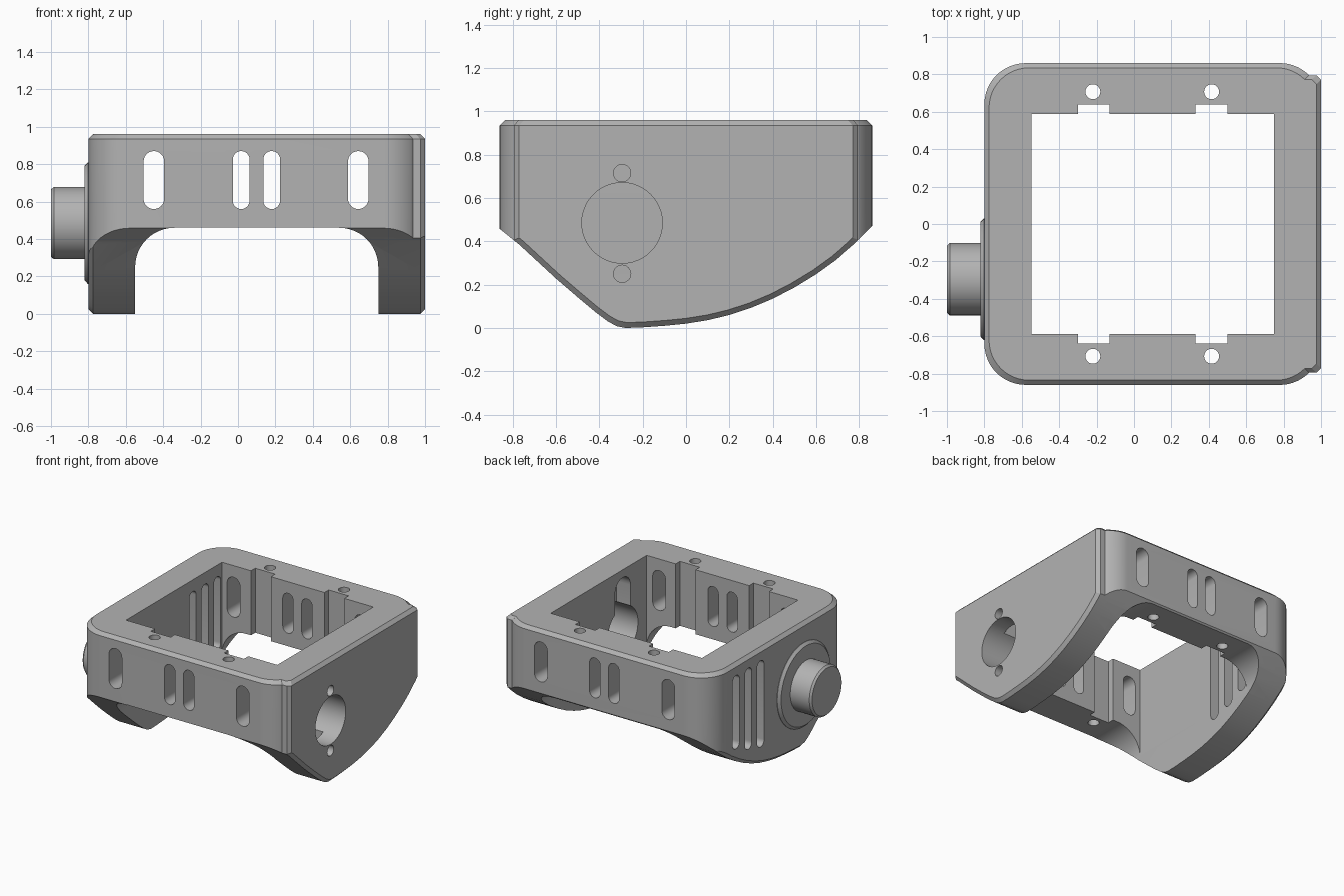
import bpy, bmesh
from math import pi, cos, sin, radians

if "Cube" in bpy.data.objects:
    bpy.data.objects.remove(bpy.data.objects["Cube"])

grey = bpy.data.materials.new("plain grey")
grey.use_nodes = True
colour = (0.45, 0.45, 0.45, 1)
grey.diffuse_color = colour
grey.node_tree.nodes["Principled BSDF"].inputs["Base Color"].default_value = colour

PLACE = {"x": lambda d, u, v: (d, u, v),
         "y": lambda d, u, v: (u, d, v),
         "z": lambda d, u, v: (u, v, d)}


def loft(name, axis, rings):
    """Closed solid through rings of (depth, outline) along an axis."""
    bm = bmesh.new()
    loops = [[bm.verts.new(PLACE[axis](d, u, v)) for u, v in pts] for d, pts in rings]
    n = len(loops[0])
    bm.faces.new(loops[0])
    bm.faces.new(loops[-1])
    for a, b in zip(loops, loops[1:]):
        for i in range(n):
            j = (i + 1) % n
            bm.faces.new((a[i], a[j], b[j], b[i]))
    bmesh.ops.recalc_face_normals(bm, faces=bm.faces)
    mesh = bpy.data.meshes.new(name)
    bm.to_mesh(mesh)
    bm.free()
    mesh.materials.append(grey)
    ob = bpy.data.objects.new(name, mesh)
    bpy.context.collection.objects.link(ob)
    return ob


def prism(name, axis, pts, lo, hi):
    return loft(name, axis, [(lo, pts), (hi, pts)])


def arc(cu, cv, r, start, end, steps=12):
    return [(cu + r * cos(radians(start + (end - start) * i / steps)),
             cv + r * sin(radians(start + (end - start) * i / steps)))
            for i in range(steps + 1)]


def circle(cu, cv, r, n=48):
    return arc(cu, cv, r, 0, 360 - 360 / n, n - 1)


def rect(u0, u1, v0, v1):
    return [(u0, v0), (u1, v0), (u1, v1), (u0, v1)]


def slot(cu, v0, v1, width):
    r = width / 2
    return arc(cu, v1 - r, r, 0, 180) + arc(cu, v0 + r, r, 180, 360)


def toward(pts, cu, cv, su, sv):
    return [(cu + (u - cu) * su, cv + (v - cv) * sv) for u, v in pts]


def combine(target, tool, operation="DIFFERENCE"):
    mod = target.modifiers.new("cut", "BOOLEAN")
    mod.operation = operation
    mod.solver = "EXACT"
    mod.object = tool
    bpy.context.view_layer.objects.active = target
    bpy.ops.object.modifier_apply(modifier=mod.name)
    bpy.data.objects.remove(tool)


# Housing plan: rounded corners, with a narrow flat plate on the left side
half = arc(0.78, 0.64, 0.22, 46, 90) + arc(-0.58, 0.64, 0.22, 90, 180)
half = [(1.0, 0.77), (0.975, 0.795), (0.935, 0.795)] + half
plan = half + [(x, -y) for x, y in reversed(half)]
body = loft("housing", "z", [(-0.1, plan), (0.935, plan),
                             (0.96, toward(plan, 0.1, 0, 0.972, 0.971))])

# Side profile: rounded belly with chamfered ends
belly = [(-0.95, 0.53), (-0.77, 0.385), (-0.6, 0.228), (-0.5, 0.142), (-0.42, 0.075),
         (-0.36, 0.03), (-0.32, 0.008), (-0.28, 0), (-0.2, 0.003), (-0.1, 0.01),
         (0, 0.02), (0.1, 0.036), (0.2, 0.06), (0.3, 0.093), (0.4, 0.135), (0.5, 0.187),
         (0.6, 0.248), (0.69, 0.313), (0.77, 0.382), (0.95, 0.56)]
profile = belly + [(1.0, 1.2), (-1.0, 1.2)]
small = toward(profile, 0, 0.96, 0.922, 0.922)
combine(body, loft("profile_cutter", "x", [(-0.85, small), (-0.775, profile),
                                           (0.975, profile), (1.05, small)]), "INTERSECT")

# Arch between the two side legs
arch = [(-0.55, -0.2)] + arc(-0.34, 0.25, 0.21, 180, 90) + arc(0.54, 0.25, 0.21, 90, 0)
combine(body, prism("arch_cutter", "y", arch + [(0.75, -0.2)], -1.2, 1.2))

# Central opening with four notches, as one outline
side = [(0.749, 0.588), (0.5, 0.588), (0.5, 0.64), (0.33, 0.64), (0.33, 0.588),
        (-0.13, 0.588), (-0.13, 0.64), (-0.3, 0.64), (-0.3, 0.588), (-0.549, 0.588)]
opening = side + [(x, -y) for x, y in reversed(side)]
combine(body, prism("opening_cutter", "z", opening, -0.3, 1.2))

# Screw holes down through the front and back walls
for x in (-0.22, 0.415):
    for y in (-0.707, 0.707):
        combine(body, prism("screw_cutter", "z", circle(x, y, 0.04, 24), -0.3, 1.2))

# Vent slots through the front and back walls
for x, width in ((-0.45, 0.11), (0.017, 0.09), (0.18, 0.09), (0.643, 0.11)):
    combine(body, prism("vent_cutter", "y", slot(x, 0.56, 0.87, width), -1.2, 1.2))

# Tall vent slots through the right wall
for y, bottom in ((0.23, 0.2), (0.38, 0.24), (0.53, 0.3)):
    combine(body, prism("tall_vent_cutter", "x", slot(y, bottom, 0.87, 0.085), -1.2, -0.4))

# Pivot hole, its screw holes and an inner recess in the left wall
PY, PZ = -0.295, 0.485
combine(body, prism("recess_cutter", "x", slot(PY, 0.07, 0.9, 0.19), 0.6, 0.87))
combine(body, prism("pivot_cutter", "x", circle(PY, PZ, 0.186), 0.6, 1.2))
for z in (0.25, 0.715):
    combine(body, prism("pivot_screw_cutter", "x", circle(PY, z, 0.04, 24), 0.6, 1.2))

# Pivot boss on the right wall
flange = loft("pivot_flange", "x", [(-0.77, circle(PY, PZ, 0.325)),
                                    (-0.803, circle(PY, PZ, 0.325)),
                                    (-0.822, circle(PY, PZ, 0.305))])
shaft = loft("pivot_shaft", "x", [(-0.78, circle(PY, PZ, 0.193)),
                                  (-0.985, circle(PY, PZ, 0.193)),
                                  (-1.0, circle(PY, PZ, 0.18))])

# Smooth curved walls, keeping edges sharp
bpy.ops.object.select_all(action="DESELECT")
for ob in (body, flange, shaft):
    ob.select_set(True)
bpy.context.view_layer.objects.active = body
bpy.ops.object.shade_smooth_by_angle(angle=radians(25))
